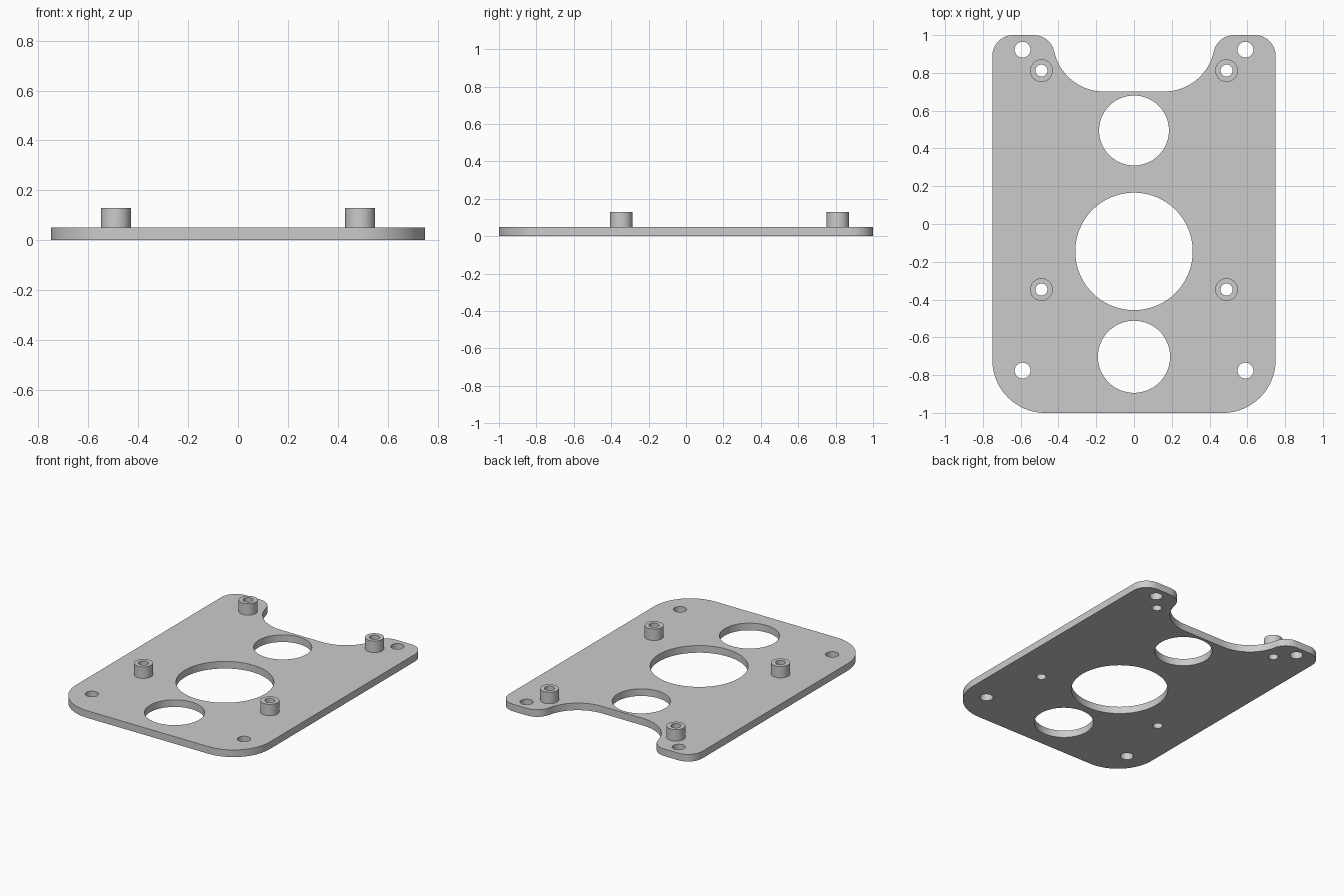
import bpy, bmesh
from math import cos, sin, pi, radians, atan2, hypot
from mathutils import Vector

if "Cube" in bpy.data.objects:
    bpy.data.objects.remove(bpy.data.objects["Cube"], do_unlink=True)

THICK, TOP = 0.05, 0.13

grey = bpy.data.materials.new("plain_grey")
grey.use_nodes = True
grey.diffuse_color = (0.6, 0.6, 0.6, 1)
grey.node_tree.nodes["Principled BSDF"].inputs["Base Color"].default_value = (0.6, 0.6, 0.6, 1)


def arc(cx, cy, r, start, end, steps):
    """Points along an arc, angles in radians."""
    angles = [start + (end - start) * i / steps for i in range(steps + 1)]
    return [(cx + r * cos(a), cy + r * sin(a)) for a in angles]


def circle(cx, cy, r, steps=48):
    return arc(cx, cy, r, 0, 2 * pi, steps)[:-1]


def slab(name, outline, holes, z0, z1):
    """Extrude an outline with holes between two heights."""
    bm = bmesh.new()
    edges = []
    for loop in [outline] + holes:
        verts = [bm.verts.new((x, y, z0)) for x, y in loop]
        edges += [bm.edges.new((v, verts[i - 1])) for i, v in enumerate(verts)]
    bmesh.ops.triangle_fill(bm, use_beauty=True, edges=edges, normal=(0, 0, 1))
    grown = bmesh.ops.extrude_face_region(bm, geom=bm.faces[:], use_keep_orig=True)
    moved = [g for g in grown["geom"] if isinstance(g, bmesh.types.BMVert)]
    bmesh.ops.translate(bm, verts=moved, vec=Vector((0, 0, z1 - z0)))
    bmesh.ops.recalc_face_normals(bm, faces=bm.faces[:])
    mesh = bpy.data.meshes.new(name)
    bm.to_mesh(mesh)
    bm.free()
    mesh.materials.append(grey)
    obj = bpy.data.objects.new(name, mesh)
    bpy.context.collection.objects.link(obj)
    bpy.ops.object.select_all(action='DESELECT')
    obj.select_set(True)
    bpy.context.view_layer.objects.active = obj
    bpy.ops.object.shade_smooth_by_angle(angle=radians(30))
    return obj


# Right half of the plate outline, from the bottom edge round to the notch
ear, bowl = (0.53, 0.89), (0.16, 0.97)
ear_r = 0.11
bowl_r = hypot(ear[0] - bowl[0], ear[1] - bowl[1]) - ear_r
meet = atan2(bowl[1] - ear[1], bowl[0] - ear[0])
half = arc(0.47, -0.72, 0.28, -pi / 2, 0, 20)
half += arc(0.64, 0.89, 0.11, 0, pi / 2, 12)
half += arc(*ear, ear_r, pi / 2, meet, 14)
half += arc(*bowl, bowl_r, meet - pi, -pi / 2, 20)[1:]
outline = half + [(-x, y) for x, y in reversed(half)]

# Large openings, corner screw holes and standoff bores
post_spots = [(side * 0.49, y) for side in (1, -1) for y in (-0.347, 0.812)]
holes = [circle(0, 0.495, 0.185, 64), circle(0, -0.145, 0.311, 80), circle(0, -0.703, 0.191, 64)]
holes += [circle(side * 0.59, y, 0.042, 32) for side in (1, -1) for y in (-0.776, 0.923)]
holes += [circle(x, y, 0.032, 32) for x, y in post_spots]
slab("base_plate", outline, holes, 0, THICK)

# Hollow standoffs
for x, y in post_spots:
    name = ("back" if y > 0 else "front") + ("_left" if x > 0 else "_right") + "_standoff"
    slab(name, circle(x, y, 0.06, 40), [circle(x, y, 0.032, 32)], THICK, TOP)
